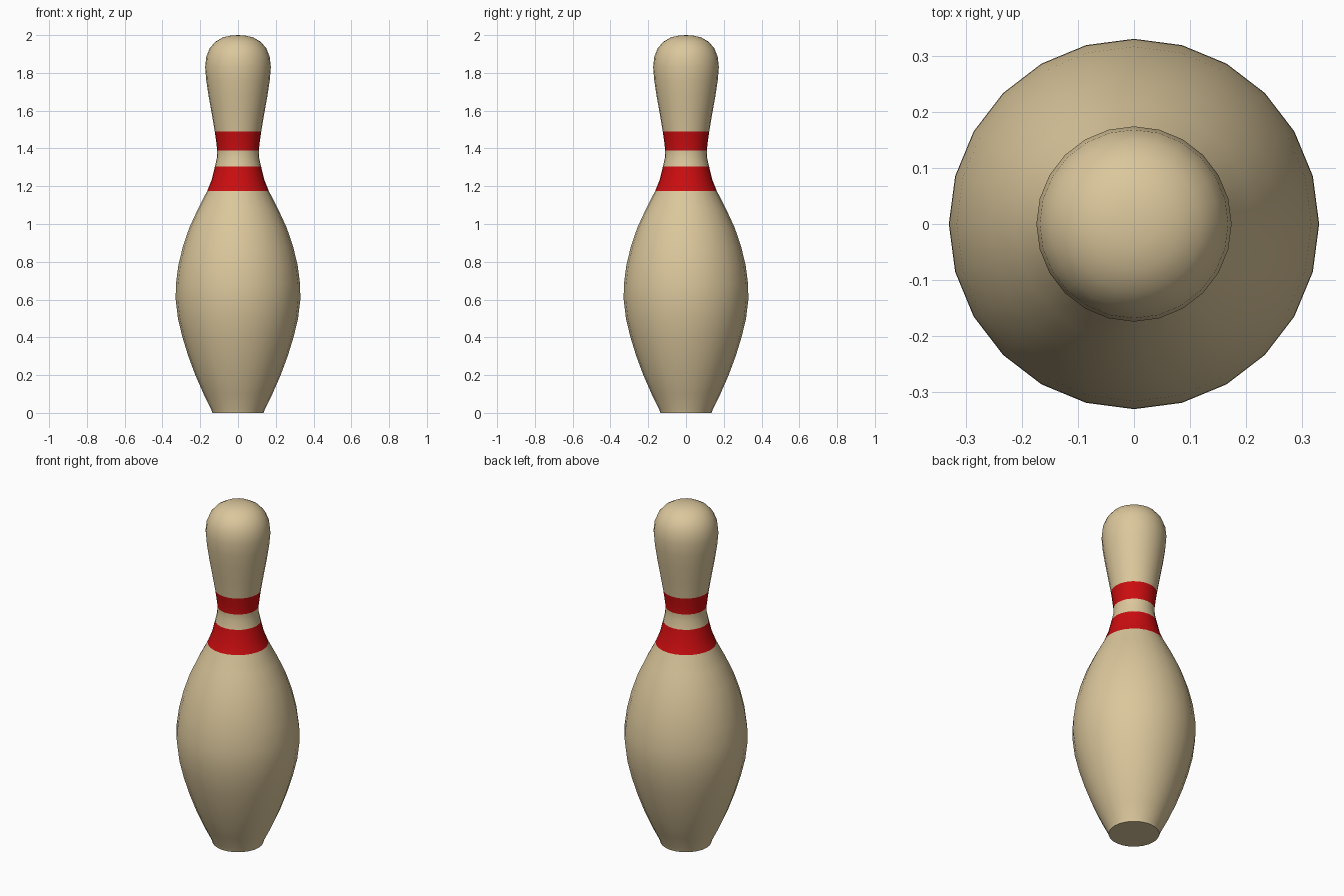
import bpy, bmesh, math

if "Cube" in bpy.data.objects:
    bpy.data.objects.remove(bpy.data.objects["Cube"])

SEGMENTS = 24


def material(name, rgb):
    m = bpy.data.materials.new(name)
    m.diffuse_color = (*rgb, 1.0)
    m.use_nodes = True
    m.node_tree.nodes["Principled BSDF"].inputs["Base Color"].default_value = m.diffuse_color
    return m


# Lathe profile (radius, height), from base edge to crown
profile = [
    (0.136, 0.0), (0.142, 0.02), (0.182, 0.10), (0.226, 0.20), (0.263, 0.30),
    (0.294, 0.40), (0.318, 0.50), (0.330, 0.60), (0.329, 0.68), (0.316, 0.78),
    (0.292, 0.88), (0.258, 0.98), (0.212, 1.08), (0.163, 1.175), (0.139, 1.235),
    (0.122, 1.305), (0.112, 1.35), (0.110, 1.39), (0.116, 1.44), (0.123, 1.49),
    (0.140, 1.59), (0.156, 1.68), (0.168, 1.76), (0.174, 1.83), (0.168, 1.885),
    (0.150, 1.93), (0.120, 1.965), (0.080, 1.988), (0.040, 1.997),
]
# Painted neck bands (bottom, top)
bands = [(1.175, 1.305), (1.39, 1.49)]

bm = bmesh.new()
rings = []
for r, z in profile:
    rings.append([bm.verts.new((r * math.cos(a), r * math.sin(a), z))
                  for a in (2 * math.pi * i / SEGMENTS for i in range(SEGMENTS))])

# Side walls
for low, high in zip(rings, rings[1:]):
    for i in range(SEGMENTS):
        j = (i + 1) % SEGMENTS
        bm.faces.new((low[i], low[j], high[j], high[i]))

# Flat base and rounded crown
bm.faces.new(rings[0][::-1])
tip = bm.verts.new((0, 0, 2.0))
for i in range(SEGMENTS):
    bm.faces.new((rings[-1][i], rings[-1][(i + 1) % SEGMENTS], tip))

# Red on the faces inside the band heights
for f in bm.faces:
    z = f.calc_center_median().z
    f.material_index = int(any(a < z < b for a, b in bands))

mesh = bpy.data.meshes.new("bowling_pin")
bm.to_mesh(mesh)
bm.free()
mesh.materials.append(material("cream", (0.71, 0.57, 0.33)))
mesh.materials.append(material("red", (0.60, 0.004, 0.005)))

pin = bpy.data.objects.new("bowling_pin", mesh)
bpy.context.collection.objects.link(pin)
bpy.context.view_layer.objects.active = pin
pin.select_set(True)
bpy.ops.object.shade_smooth_by_angle(angle=math.radians(40))
